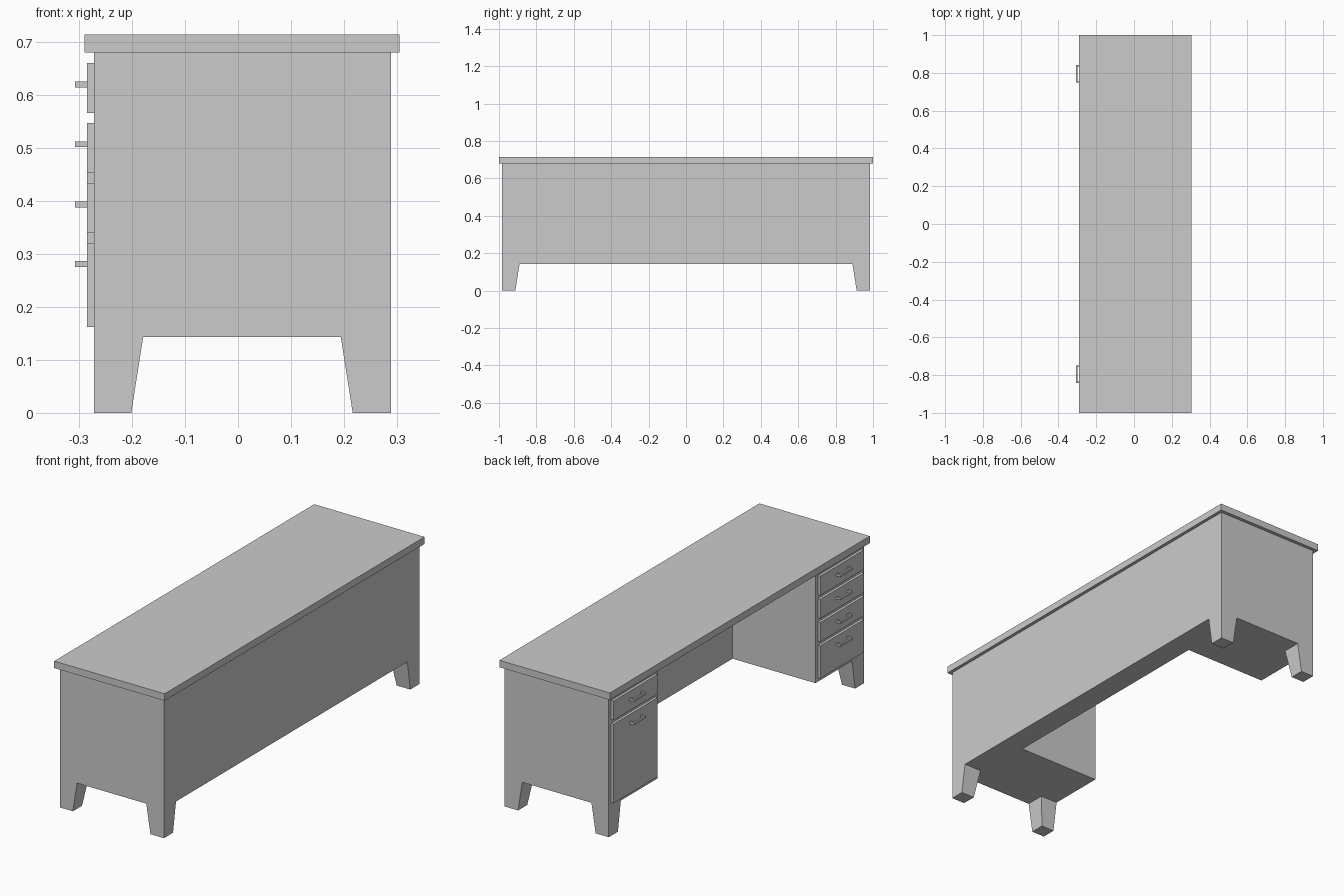
import bpy, bmesh

if "Cube" in bpy.data.objects:
    bpy.data.objects.remove(bpy.data.objects["Cube"])

grey = bpy.data.materials.new("light grey")
grey.diffuse_color = (0.6, 0.6, 0.6, 1)
grey.use_nodes = True
grey.node_tree.nodes["Principled BSDF"].inputs["Base Color"].default_value = grey.diffuse_color


def finish(name, bm):
    bmesh.ops.recalc_face_normals(bm, faces=bm.faces)
    mesh = bpy.data.meshes.new(name)
    bm.to_mesh(mesh)
    bm.free()
    mesh.materials.append(grey)
    ob = bpy.data.objects.new(name, mesh)
    bpy.context.collection.objects.link(ob)
    return ob


def prism(name, outline, z0, z1):
    """Solid from an x/y outline between two heights."""
    bm = bmesh.new()
    low = [bm.verts.new((x, y, z0)) for x, y in outline]
    top = [bm.verts.new((x, y, z1)) for x, y in outline]
    bm.faces.new(low)
    bm.faces.new(top)
    n = len(outline)
    for i in range(n):
        j = (i + 1) % n
        bm.faces.new((low[i], low[j], top[j], top[i]))
    return finish(name, bm)


def box(name, x0, x1, y0, y1, z0, z1):
    return prism(name, [(x0, y0), (x1, y0), (x1, y1), (x0, y1)], z0, z1)


# Table top
box("table_top", -0.29, 0.305, -1, 1, 0.68, 0.714)

# Body: U-shaped footprint in cells, walled, with tapered corner legs
FLOOR, ROOF = 0.143, 0.68
xs = [-0.272, -0.179, 0.174, 0.194, 0.289]
ys = [-0.983, -0.89, -0.607, 0.607, 0.89, 0.983]
bm = bmesh.new()
low = {(i, j): bm.verts.new((x, y, FLOOR)) for i, x in enumerate(xs) for j, y in enumerate(ys)}
top = {k: bm.verts.new((v.co.x, v.co.y, ROOF)) for k, v in low.items()}
partner = {low[k]: top[k] for k in low}
corners = []
for i in range(len(xs) - 1):
    for j in range(len(ys) - 1):
        if j == 2 and i < 2:
            continue                                # kneehole
        ring = [(i, j), (i + 1, j), (i + 1, j + 1), (i, j + 1)]
        face = bm.faces.new([low[k] for k in ring])
        bm.faces.new([top[k] for k in ring])
        # the back legs span the last column only
        if j in (0, 4) and i in (0, 3):
            corners.append(face)
rim = [e for e in bm.edges if len(e.link_faces) == 1 and e.verts[0] in partner
       and e.verts[1] in partner]
for e in rim:
    a, b = e.verts
    bm.faces.new((a, b, partner[b], partner[a]))

# Legs: pull corner faces to the ground and taper the inner sides
feet = bmesh.ops.extrude_discrete_faces(bm, faces=corners)["faces"]
for f in feet:
    for v in f.verts:
        v.co.z = 0
        if xs[0] + 0.01 < v.co.x < xs[-1] - 0.01:
            v.co.x += 0.0225 if v.co.x > 0 else -0.0225
        if abs(v.co.y) < 0.95:
            v.co.y += 0.0225 if v.co.y > 0 else -0.0225
finish("desk_body", bm)

# Drawers with U-shaped pulls: (bottom, top, pull height)
four = [(0.566, 0.66, 0.62), (0.453, 0.547, 0.507), (0.34, 0.434, 0.393), (0.162, 0.321, 0.281)]
two = [(0.566, 0.66, 0.62), (0.162, 0.547, 0.507)]
FACE, GRIP, HALF, T = -0.285, -0.308, 0.046, 0.008
for side, yc, drawers in (("near", -0.795, four), ("far", 0.795, two)):
    for n, (z0, z1, zh) in enumerate(drawers, 1):
        box(f"{side}_drawer_front_{n}", FACE, -0.27, yc - 0.169, yc + 0.169, z0, z1)
        a, b = yc - HALF, yc + HALF
        pull = [(FACE, a), (GRIP, a), (GRIP, b), (FACE, b),
                (FACE, b - T), (GRIP + T, b - T), (GRIP + T, a + T), (FACE, a + T)]
        prism(f"{side}_drawer_pull_{n}", pull, zh - 0.0055, zh + 0.0055)
